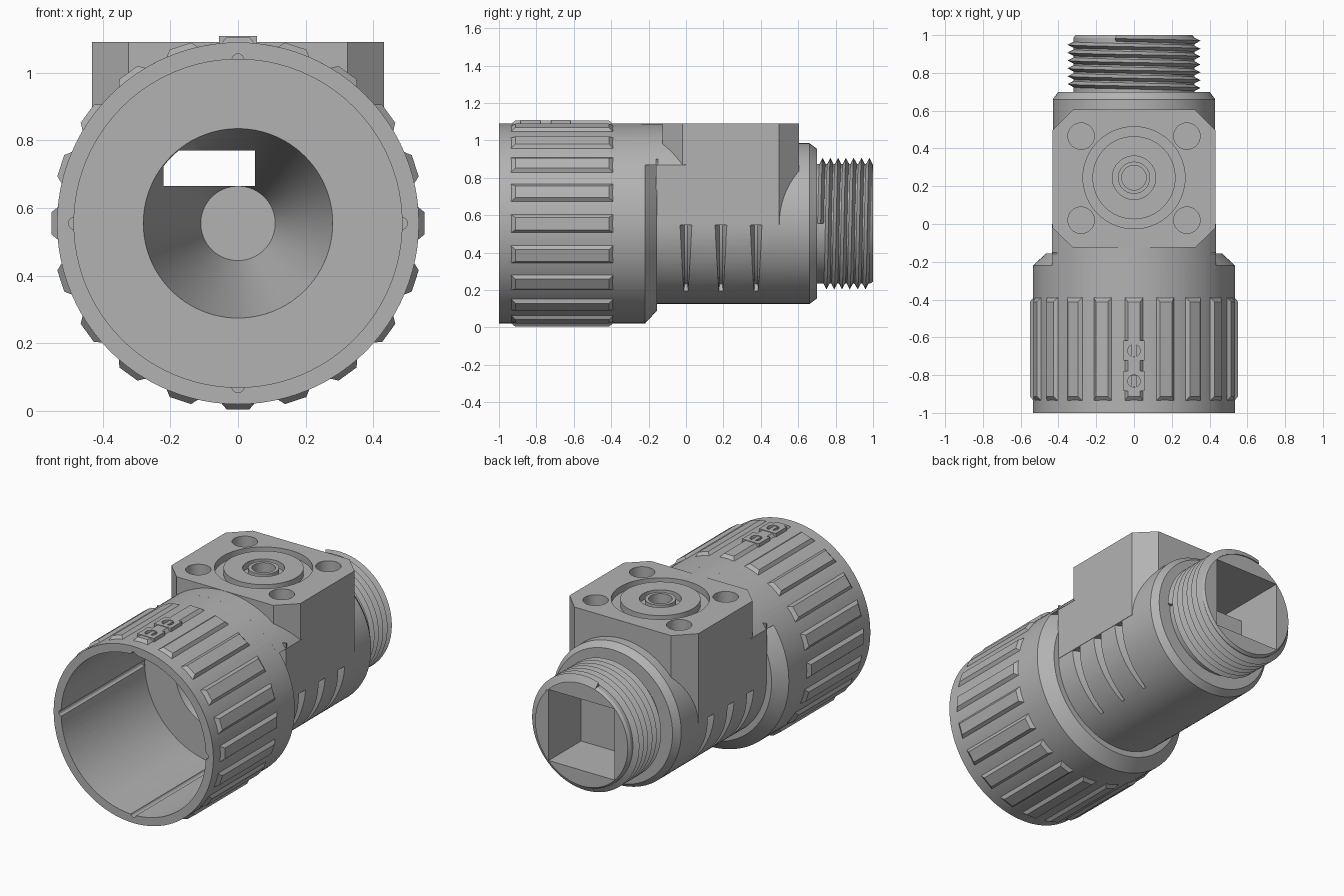
import bpy, bmesh, math
from math import sin, cos, pi, radians
from mathutils import Matrix, Vector

cube = bpy.data.objects.get("Cube")
if cube:
    bpy.data.objects.remove(cube, do_unlink=True)

AXIS_Z = 0.555          # height of the main horizontal axis
R_COLLAR, R_BODY = 0.535, 0.43
CENTRE = Vector((0, 0, AXIS_Z))

grey = bpy.data.materials.new("plain grey")
grey.use_nodes = True
colour = (0.45, 0.45, 0.45, 1)
grey.diffuse_color = colour
grey.node_tree.nodes["Principled BSDF"].inputs["Base Color"].default_value = colour


def finish(name, bm):
    bmesh.ops.remove_doubles(bm, verts=bm.verts, dist=1e-5)
    bmesh.ops.recalc_face_normals(bm, faces=bm.faces)
    mesh = bpy.data.meshes.new(name)
    bm.to_mesh(mesh)
    bm.free()
    mesh.materials.append(grey)
    ob = bpy.data.objects.new(name, mesh)
    bpy.context.collection.objects.link(ob)
    return ob


def lathe(name, profile, axis="Y", centre=CENTRE, steps=96):
    """Spin (radius, position) pairs; a profile that starts off the axis is closed."""
    bm = bmesh.new()
    vs = [bm.verts.new(centre + Vector((r, t, 0) if axis == "Y" else (r, 0, t)))
          for r, t in profile]
    pairs = list(zip(vs, vs[1:]))
    if profile[0][0] > 0:
        pairs.append((vs[-1], vs[0]))
    edges = [bm.edges.new(p) for p in pairs]
    bmesh.ops.spin(bm, geom=vs + edges, cent=centre, angle=2 * pi, steps=steps,
                   axis=(0, 1, 0) if axis == "Y" else (0, 0, 1), use_merge=True)
    return finish(name, bm)


def prism(name, pts, axis, lo, hi):
    """Extrude an outline along z (x, y points) or along y (x, z points)."""
    bm = bmesh.new()
    place = (lambda a, b, t: (a, b, t)) if axis == "Z" else (lambda a, b, t: (a, t, b))
    face = bm.faces.new([bm.verts.new(place(a, b, lo)) for a, b in pts])
    new = bmesh.ops.extrude_face_region(bm, geom=[face])["geom"]
    shift = Vector(place(0, 0, hi - lo))
    bmesh.ops.translate(bm, vec=shift, verts=[v for v in new if isinstance(v, bmesh.types.BMVert)])
    return finish(name, bm)


def box(name, x, y, z):
    return prism(name, [(x[0], y[0]), (x[1], y[0]), (x[1], y[1]), (x[0], y[1])], "Z", *z)


def combine(target, other, operation="DIFFERENCE"):
    mod = target.modifiers.new("bool", "BOOLEAN")
    mod.operation, mod.solver, mod.object = operation, "EXACT", other
    bpy.ops.object.select_all(action="DESELECT")
    bpy.context.view_layer.objects.active = target
    target.select_set(True)
    bpy.ops.object.modifier_apply(modifier=mod.name)
    bpy.data.objects.remove(other, do_unlink=True)


def smooth(ob):
    bpy.ops.object.select_all(action="DESELECT")
    bpy.context.view_layer.objects.active = ob
    ob.select_set(True)
    bpy.ops.object.shade_smooth_by_angle(angle=radians(30))


# Main housing: collar, narrower barrel and threaded spigot core
housing = lathe("housing", [
    (0, -1), (R_COLLAR, -1), (R_COLLAR, -0.22), (0.465, -0.155), (R_BODY, -0.155),
    (R_BODY, 0.66), (0.4, 0.7), (0.32, 0.7), (0.32, 0.985), (0.31, 1), (0, 1)])

# Mounting block: plain lower part, corner-cut upper part
w, back, c = 0.432, 0.605, 0.108
rear = [(w, back - c), (w - c, back), (c - w, back), (-w, back - c)]
combine(housing, prism("block_lower", [(-w, -0.16), (w, -0.16)] + rear, "Z", 0.55, 0.9), "UNION")
combine(housing, box("filler", (-0.3, 0.3), (-0.14, 0.5), (0.6, 0.86)), "UNION")
front = [(-w, -0.02), (c - w, -0.125), (w - c, -0.125), (w, -0.02)]
block_cut = box("corner_cut", (-0.6, 0.6), (-0.15, 0.03), (0.87, 0.95))
combine(housing, block_cut)
combine(housing, prism("block_upper", front + rear, "Z", 0.86, 1.091), "UNION")

# Collar crown running back into the block
arc = [radians(36 + 108 * i / 36) for i in range(37)]
crown = [(R_COLLAR * cos(a), AXIS_Z + R_COLLAR * sin(a)) for a in arc]
combine(housing, prism("crown", crown, "Y", -0.24, 0.0), "UNION")

# Bore, funnel, key grooves, square pocket and the window joining them
combine(housing, lathe("bore", [(0, 0.45), (0.11, 0.45), (0.28, -0.2), (0.485, -0.2),
                                (0.485, -1.1), (0, -1.1)]))
for i in range(4):
    a = i * pi / 2
    spot = CENTRE + Vector((0.483 * cos(a), 0, 0.483 * sin(a)))
    combine(housing, lathe("groove", [(0, -1.1), (0.018, -1.1), (0.018, -0.205), (0, -0.205)],
                           "Y", spot, 16))
combine(housing, box("pocket", (-0.22, 0.22), (0.69, 1.1), (0.34, 0.77)))
combine(housing, box("window", (-0.22, 0.05), (-0.19, 0.8), (0.665, 0.77)))

# Screw holes and concentric port on the top face
TOP = 1.091
for x in (-0.28, 0.28):
    for y in (0.02, 0.465):
        combine(housing, lathe("screw_hole", [(0, -0.12), (0.07, -0.12), (0.07, 0.1), (0, 0.1)],
                               "Z", Vector((x, y, TOP)), 32))
port = Vector((0, 0.245, TOP))
for inner, outer, depth in ((0.22, 0.27, 0.04), (0.085, 0.115, 0.04)):
    combine(housing, lathe("ring_groove", [(inner, -depth), (outer, -depth), (outer, 0.1),
                                           (inner, 0.1)], "Z", port, 64))
combine(housing, lathe("port_hole", [(0, -0.1), (0.065, -0.1), (0.065, 0.1), (0, 0.1)],
                       "Z", port, 48))


# Tapered side slots that wrap down the barrel
def side_slot(y, side):
    bm = bmesh.new()
    rows = []
    for i in range(13):
        a = radians(1 + 56 * i / 12)
        wide = 0.042 - 0.03 * i / 12
        section = ((0.385, -0.008), (0.45, -wide), (0.45, wide), (0.385, 0.008))
        rows.append([bm.verts.new((side * r * cos(a), y + d, AXIS_Z - r * sin(a)))
                     for r, d in section])
    for p, q in zip(rows, rows[1:]):
        for k in range(4):
            bm.faces.new((p[k], p[k - 1], q[k - 1], q[k]))
    bm.faces.new(rows[0])
    bm.faces.new(rows[-1])
    return finish("side_slot", bm)


for y in (0.0, 0.187, 0.375):
    for side in (-1, 1):
        combine(housing, side_slot(y, side))
smooth(housing)


# Grip ribs around the collar
def add_rib(bm, angle):
    levels = [(0.525, 0.055, -0.945, -0.38), (0.551, 0.033, -0.912, -0.412)]
    turn = Matrix.Rotation(angle, 3, "Y")
    rings = []
    for r, hw, y0, y1 in levels:
        corners = ((-hw, y0), (hw, y0), (hw, y1), (-hw, y1))
        rings.append([bm.verts.new(CENTRE + turn @ Vector((x, y, r))) for x, y in corners])
    low, high = rings
    for k in range(4):
        bm.faces.new((low[k - 1], low[k], high[k], high[k - 1]))
    bm.faces.new(high)
    bm.faces.new(low[::-1])


bm = bmesh.new()
for i in range(1, 20):
    add_rib(bm, i * pi / 10)
finish("grip_ribs", bm)

# Top marker rib with two pads, each holding a barred dimple
bm = bmesh.new()
add_rib(bm, 0)
marker = finish("marker_rib", bm)
for y in (-0.67, -0.832):
    combine(marker, box("pad", (-0.056, 0.056), (y - 0.053, y + 0.053), (1.07, 1.109)), "UNION")
    combine(marker, lathe("dimple", [(0, -0.018), (0.033, -0.018), (0.033, 0.1), (0, 0.1)],
                          "Z", Vector((0, y, 1.109)), 24))
    box("dimple_bar", (-0.012, 0.012), (y - 0.031, y + 0.031), (1.085, 1.106))

# Helical thread on the spigot
bm = bmesh.new()
turns, per = 6.3, 64
count = int(turns * per)
rows = []
for i in range(count + 1):
    a = 2 * pi * i / per
    y = 0.72 + 0.262 * i / count
    rows.append([bm.verts.new((r * cos(a), y + d, AXIS_Z + r * sin(a)))
                 for r, d in ((0.315, -0.019), (0.352, 0), (0.315, 0.019))])
for p, q in zip(rows, rows[1:]):
    for k in range(3):
        bm.faces.new((p[k], p[k - 1], q[k - 1], q[k]))
bm.faces.new(rows[0])
bm.faces.new(rows[-1])
smooth(finish("spigot_thread", bm))
